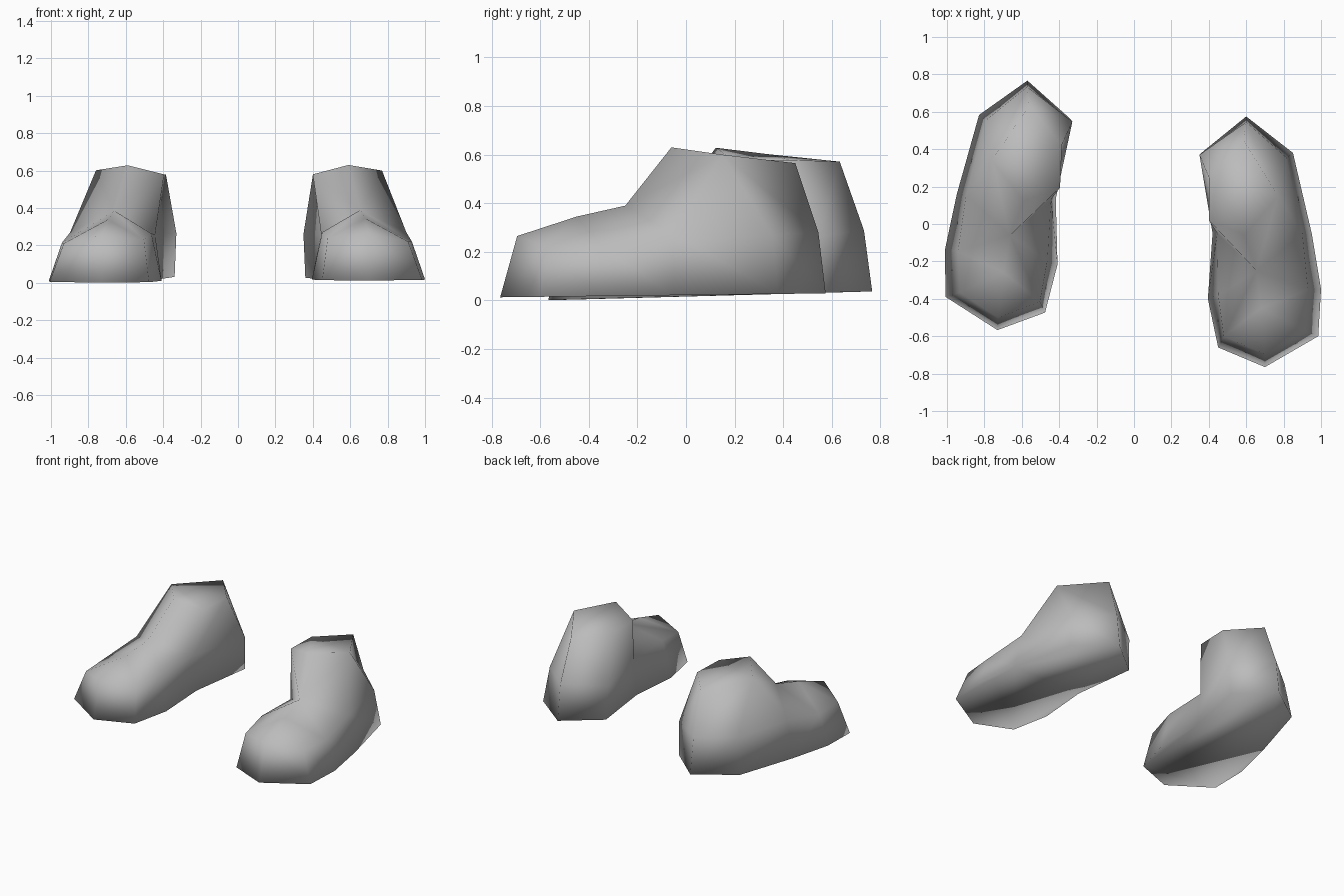
import bpy, bmesh
from mathutils import Matrix, Vector

cube = bpy.data.objects.get("Cube")
if cube:
    bpy.data.objects.remove(cube)

grey = bpy.data.materials.new("plain_grey")
grey.use_nodes = True
colour = (0.5, 0.5, 0.5, 1)
grey.diffuse_color = colour
grey.node_tree.nodes["Principled BSDF"].inputs["Base Color"].default_value = colour

# Loops run from the heel along the outer side to the toe and back on the inner side
SOLE = [(.6, .575), (.85, .38), (.95, -.05), (1, -.35), (.985, -.6),
        (.7, -.765), (.45, -.66), (.395, -.4), (.42, -.05), (.36, .38)]
WAIST = [(.6, .545, .28), (.815, .355, .27), (.9, -.05, .27), (.93, -.35, .22), (.91, -.57, .22),
         (.7, -.695, .265), (.48, -.6, .24), (.45, -.38, .27), (.445, -.05, .26), (.35, .37, .26)]
# Ankle rim: heel, outer side, front, inner front, inner back
RIM = [(.585, .45, .565), (.77, .15, .6), (.59, -.06, .63), (.4, .02, .58), (.4, .25, .575)]
INSTEP = [(.655, -.25, .39), (.68, -.45, .345)]


def build_shoe(name, matrix):
    bm = bmesh.new()

    def add(points):
        return [bm.verts.new(matrix @ Vector(p)) for p in points]

    def face(*verts):
        bm.faces.new(list(dict.fromkeys(verts)))

    sole = add([(x, y, .022 + .012 * y) for x, y in SOLE])
    waist = add(WAIST)
    rim = add(RIM)
    instep = add(INSTEP)
    heel, outer, front, inner_front, inner_back = rim
    # The upper loop follows the rim, then closes along the instep to the toe tip
    upper = ([heel, outer, outer] + instep + [waist[5]] + instep[::-1]
             + [inner_front, inner_back])
    for low, high in ((sole, waist), (waist, upper)):
        for i in range(len(low)):
            j = (i + 1) % len(low)
            face(low[i], low[j], high[j], high[i])
    # Front of the ankle, closed top and sole
    face(outer, instep[0], front)
    face(front, instep[0], inner_front)
    face(*rim)
    face(*sole[::-1])
    bmesh.ops.recalc_face_normals(bm, faces=bm.faces)
    for f in bm.faces:
        f.smooth = True
    mesh = bpy.data.meshes.new(name)
    bm.to_mesh(mesh)
    bm.free()
    mesh.materials.append(grey)
    bpy.context.collection.objects.link(bpy.data.objects.new(name, mesh))


build_shoe("left_shoe", Matrix.Identity(4))

# The right shoe is mirrored, stepped back, turned out and tipped slightly
mirror = Matrix.Scale(-1, 4, (1, 0, 0))
turn = Matrix.Rotation(-.045, 4, "Z") @ Matrix.Rotation(.015, 4, "X")
build_shoe("right_shoe", Matrix.Translation((-.65, .1, -.002)) @ turn
           @ Matrix.Translation((.65, .095, 0)) @ mirror)
